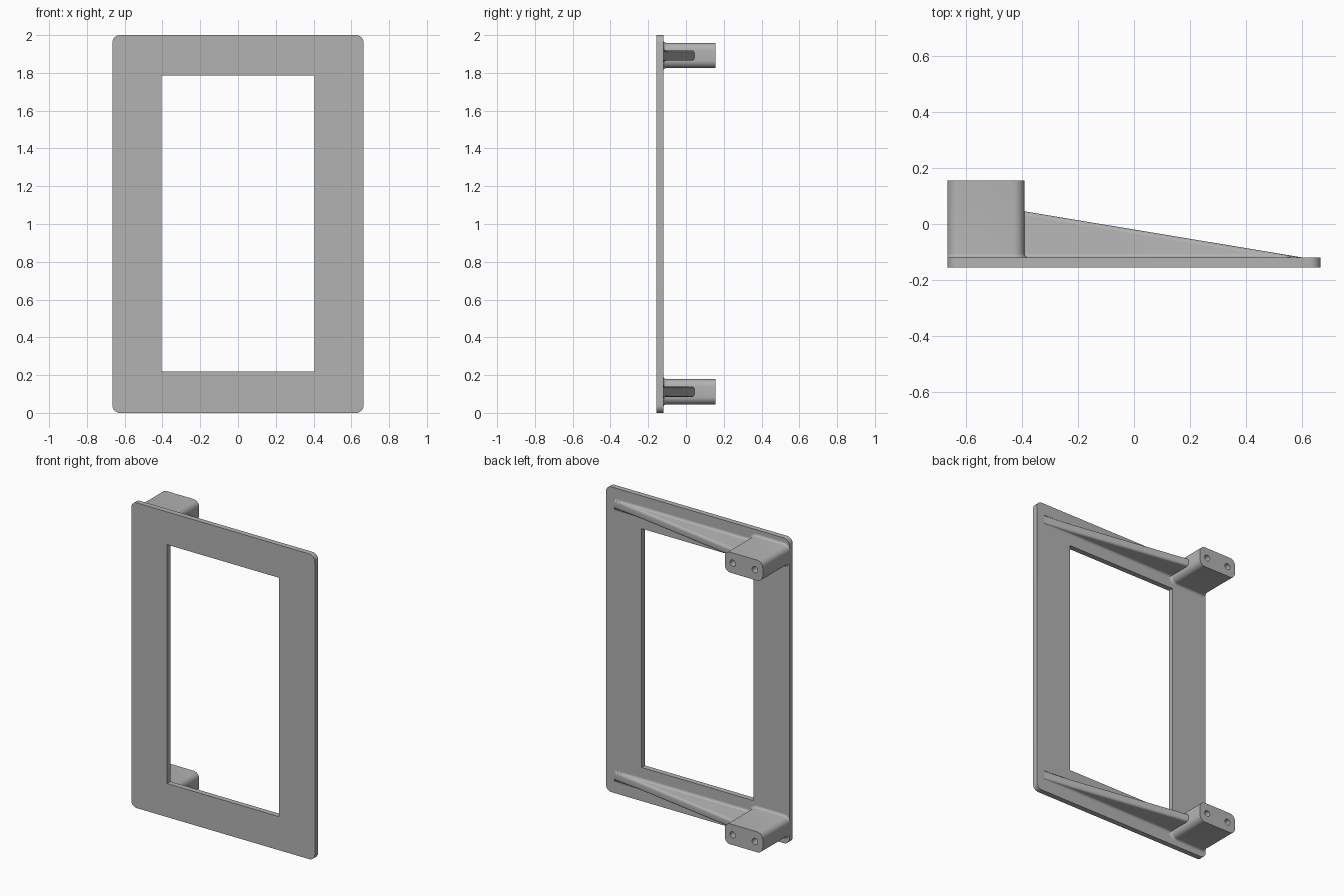
import bpy, bmesh
from math import sin, cos, pi

cube = bpy.data.objects.get("Cube")
if cube:
    bpy.data.objects.remove(cube, do_unlink=True)

GREY = (0.45, 0.45, 0.45, 1)
mat = bpy.data.materials.new("plain grey")
mat.use_nodes = True
mat.diffuse_color = GREY
mat.node_tree.nodes["Principled BSDF"].inputs["Base Color"].default_value = GREY

FRONT, BACK, END = -0.155, -0.12, 0.155   # depths of plate faces and mount ends
SIDE = 0.665                              # half width of the plate


def loft(name, sections):
    """Skin a closed solid through matching rings of points."""
    bm = bmesh.new()
    rings = [[bm.verts.new(p) for p in ring] for ring in sections]
    n = len(rings[0])
    for a, b in zip(rings, rings[1:]):
        for i in range(n):
            j = (i + 1) % n
            bm.faces.new((a[i], a[j], b[j], b[i]))
    bm.faces.new(rings[0])
    bm.faces.new(rings[-1])
    bmesh.ops.recalc_face_normals(bm, faces=bm.faces)
    mesh = bpy.data.meshes.new(name)
    bm.to_mesh(mesh)
    bm.free()
    mesh.materials.append(mat)
    obj = bpy.data.objects.new(name, mesh)
    bpy.context.collection.objects.link(obj)
    return obj


def select(obj):
    bpy.ops.object.select_all(action='DESELECT')
    obj.select_set(True)
    bpy.context.view_layer.objects.active = obj


def cut(obj, cutter):
    select(obj)
    mod = obj.modifiers.new("cut", 'BOOLEAN')
    mod.operation = 'DIFFERENCE'
    mod.solver = 'EXACT'
    mod.object = cutter
    bpy.ops.object.modifier_apply(modifier=mod.name)
    bpy.data.objects.remove(cutter, do_unlink=True)


def smooth(obj):
    select(obj)
    bpy.ops.object.shade_smooth_by_angle(angle=pi / 6)


def rounded_rect(x0, x1, z0, z1, r, y, steps=8):
    pts = []
    corners = [(x1 - r, z1 - r), (x0 + r, z1 - r), (x0 + r, z0 + r), (x1 - r, z0 + r)]
    for k, (cx, cz) in enumerate(corners):
        for i in range(steps + 1):
            a = (k + i / steps) * pi / 2
            pts.append((cx + r * cos(a), y, cz + r * sin(a)))
    return pts


# Flat frame with a rectangular opening
frame = loft("frame_plate", [rounded_rect(-SIDE, SIDE, 0, 2, 0.04, y) for y in (FRONT, BACK)])
opening = loft("opening_cutter", [
    [(x, y, z) for x, z in ((-0.405, 0.22), (0.405, 0.22), (0.405, 1.785), (-0.405, 1.785))]
    for y in (FRONT - 0.1, BACK + 0.1)])
cut(frame, opening)
smooth(frame)


def mount_block(name, zc):
    """Rounded mounting block flaring into the plate, with two screw holes."""
    flare, half = 0.015, 0.067
    levels = [(flare, BACK - 0.01)]
    for i in range(6):
        a = i / 5 * pi / 2
        levels.append((flare * (1 - sin(a)), BACK + flare * (1 - cos(a))))
    levels.append((0, END))
    rings = []
    for o, y in levels:
        ring = rounded_rect(-SIDE - o, -0.39 + o, zc - half - o, zc + half + o, 0.04 + o, y)
        rings.append([(max(x, -SIDE), yy, z) for x, yy, z in ring])
    block = loft(name, rings)
    for x in (-0.608, -0.447):
        r = 0.02
        cut(block, loft("hole_cutter", [
            rounded_rect(x - r, x + r, zc - r, zc + r, r * 0.999, y, 6)
            for y in (END - 0.12, END + 0.05)]))
    smooth(block)


def rib_section(x, height, zc):
    """Upright rib profile: flared foot, straight sides, rounded crest."""
    w, f, r = 0.027, 0.015, 0.016
    k = min(1, height / (f + r))
    side = [(w + f, -0.005)]
    for i in range(6):
        a = i / 5 * pi / 2
        side.append((w + f * (1 - sin(a)), k * f * (1 - cos(a))))
    for i in range(6):
        a = i / 5 * pi / 2
        side.append((w - r + r * cos(a), height - k * r * (1 - sin(a))))
    outline = side + [(-z, h) for z, h in reversed(side)]
    return [(x, BACK + h, zc + z) for z, h in outline]


def rib(name, zc):
    tip, root, rise = 0.605, -0.39, 0.165
    slope = rise / (tip - root)
    heights = (rise + 0.03 * slope, 0.031, 0.0)
    smooth(loft(name, [rib_section(tip - h / slope, h, zc) for h in heights]))


for label, z in (("upper", 1.892), ("lower", 0.112)):
    mount_block(label + "_mount_block", z)
    rib(label + "_rib", z)
